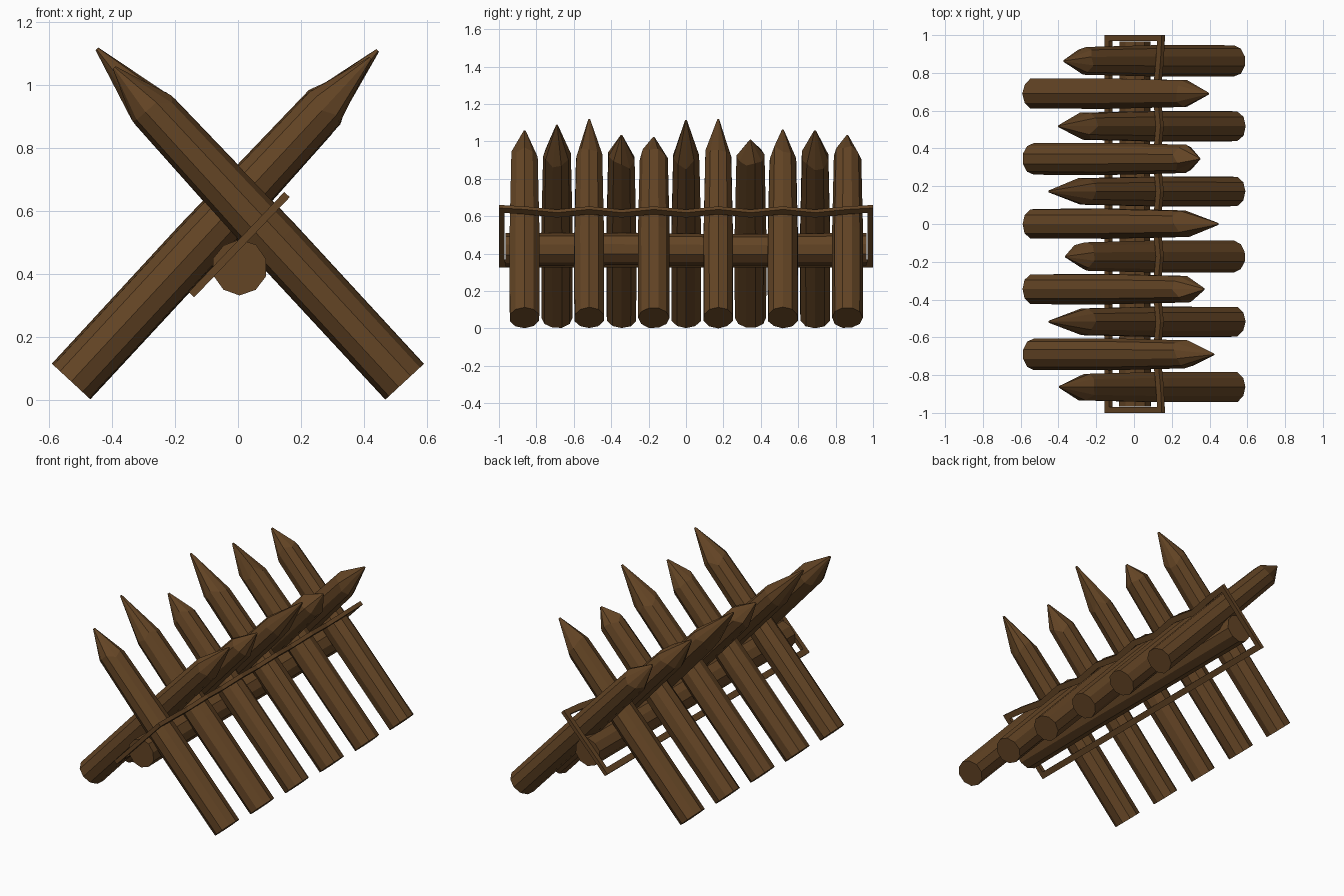
import bpy, bmesh, math, random
from mathutils import Vector

if "Cube" in bpy.data.objects:
    bpy.data.objects.remove(bpy.data.objects["Cube"])

random.seed(4)
wood = bpy.data.materials.new("wood")
wood.diffuse_color = (0.125, 0.058, 0.018, 1)
wood.use_nodes = True
wood.node_tree.nodes["Principled BSDF"].inputs["Base Color"].default_value = wood.diffuse_color


def loft(name, rings, closed=False):
    """Skin a list of point rings into one flat-shaded object."""
    bm = bmesh.new()
    vr = [[bm.verts.new(p) for p in r] for r in rings]
    n = len(vr[0])
    pairs = list(zip(vr, vr[1:]))
    if closed:
        pairs.append((vr[-1], vr[0]))
    else:
        bm.faces.new(vr[0])
        bm.faces.new(vr[-1])
    for a, b in pairs:
        for i in range(n):
            j = (i + 1) % n
            bm.faces.new((a[i], a[j], b[j], b[i]))
    bmesh.ops.recalc_face_normals(bm, faces=bm.faces)
    me = bpy.data.meshes.new(name)
    bm.to_mesh(me)
    bm.free()
    me.materials.append(wood)
    ob = bpy.data.objects.new(name, me)
    bpy.context.collection.objects.link(ob)
    return ob


def ring(c, u, v, r, sides, phase, jit):
    return [c + (u * math.cos(a) + v * math.sin(a)) * r * k
            for a, k in ((phase + math.tau * i / sides, jit[i]) for i in range(sides))]


# Sharpened stakes, leaning alternately left and right
tips = [1.055, 1.085, 1.115, 1.03, 1.02, 1.11, 1.115, 1.005, 1.06, 1.055, 1.03]
for i, tip_z in enumerate(tips):
    s = 1 if i % 2 == 0 else -1
    y = (i - 5) * 0.1725
    axis = Vector((-0.679 * s, 0, 0.734))
    side = Vector((0.734 * s, 0, 0.679))
    foot = Vector((0.53 * s, y, 0.057))
    length = (tip_z - 0.057) / 0.734
    jit = [random.uniform(0.97, 1.02) for _ in range(10)]
    phase = math.pi / 10 * (i % 3)
    rings = []
    for t, r in ((0, 0.083), (0.6, 0.084), (1.17, 0.074), (length, 0.006)):
        rings.append(ring(foot + axis * t, side, Vector((0, 1, 0)), r, 10, phase, jit))
    # uneven hand-cut shoulder
    for k in range(10):
        rings[2][k] += axis * random.uniform(-0.03, 0.03)
    loft("stake_%02d" % (i + 1), rings)

# Horizontal log under the crossing
jit = [random.uniform(0.98, 1.02) for _ in range(10)]
loft("cross_log", [ring(Vector((0.005, y, 0.42 + dz)), Vector((1, 0, 0)), Vector((0, 0, 1)),
                        r, 10, math.pi / 10, jit)
                   for y, r, dz in ((-0.965, 0.088, 0), (-0.4, 0.085, 0.004),
                                    (0.3, 0.083, 0), (0.965, 0.086, 0.004))])

# Tilted binding loop: straight lower run, wavy upper run woven along the stakes
mid, along, out = Vector((0.004, 0, 0.4925)), Vector((0.69, 0, 0.723)), Vector((-0.723, 0, 0.69))
H, W, T = 0.22, 0.036, 0.012
path = [(-H, -1.0, 1, 1), (-H, 1.0, 1, -1), (H, 1.0, -1, -1)]
for k in range(10, -11, -1):
    y = k * 0.08625
    wave = 0.012 * math.cos(math.tau * (y - 0.8625) / 0.345)
    path.append((H - 0.022 + wave, y, -1, 0))
path.append((H, -1.0, -1, 1))
rings = []
for s, y, ds, dy in path:
    a = mid + along * s + Vector((0, y, 0))
    b = a + along * (ds * W) + Vector((0, dy * 0.03, 0))
    rings.append([a + out * T, a - out * T, b - out * T, b + out * T])
loft("binding_loop", rings, closed=True)
